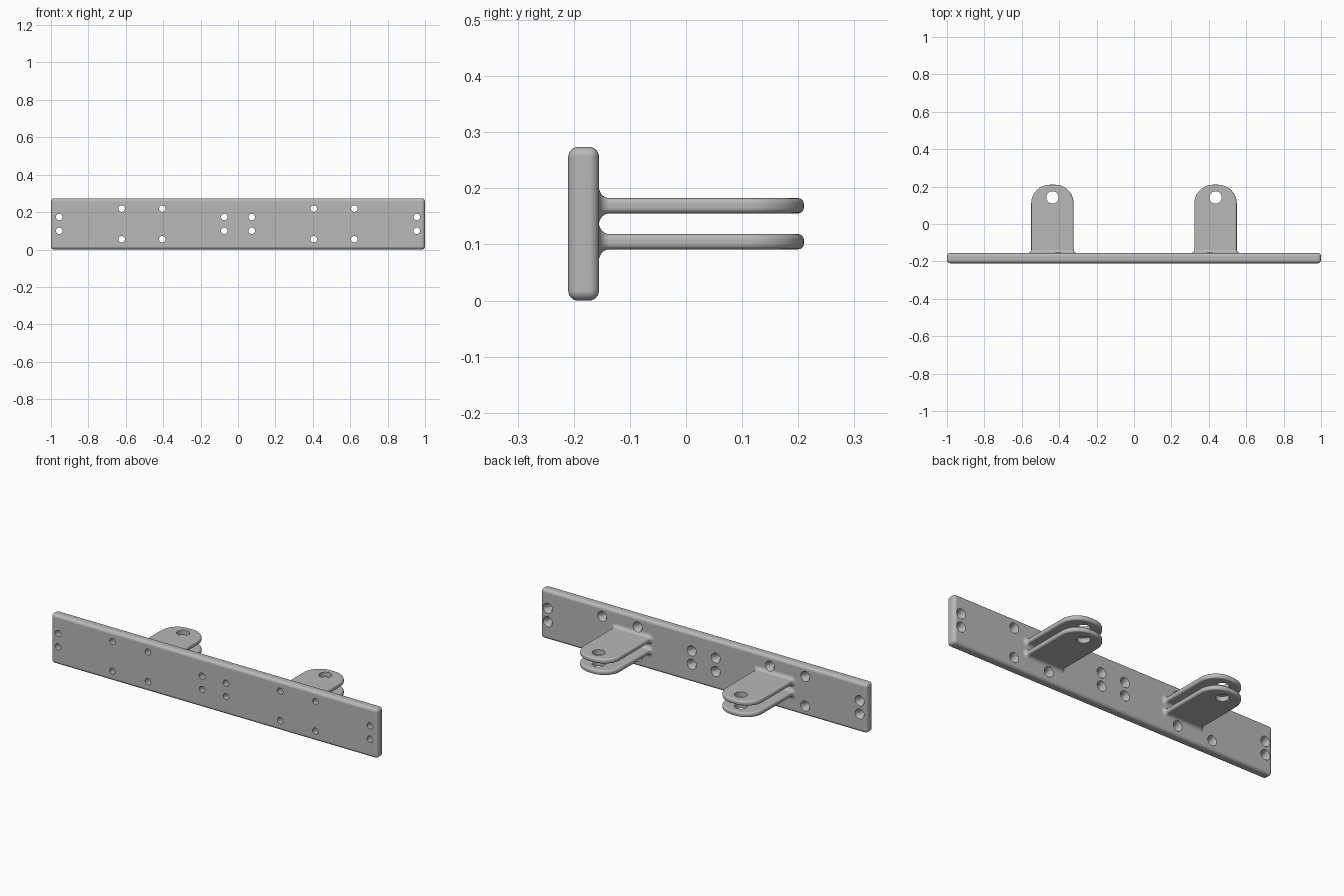
import bpy, bmesh
from math import sin, cos, pi, radians

if "Cube" in bpy.data.objects:
    bpy.data.objects.remove(bpy.data.objects["Cube"])

# Main dimensions
FRONT, BACK, TIP = -0.21, -0.155, 0.21
HEIGHT, MID = 0.274, 0.137
LUG_X, LUG_DZ = 0.436, 0.032
HALF_W, HALF_T, EDGE = 0.1135, 0.0135, 0.01
FILLET, TIP_R = 0.02, 0.1

steel = bpy.data.materials.new("grey_steel")
steel.use_nodes = True
grey = (0.48, 0.48, 0.48, 1)
steel.diffuse_color = grey
steel.node_tree.nodes["Principled BSDF"].inputs["Base Color"].default_value = grey


def loft(name, stacks):
    """Closed solids, each skinned over a stack of equal-length rings."""
    bm = bmesh.new()
    for rings in stacks:
        loops = [[bm.verts.new(p) for p in ring] for ring in rings]
        n = len(loops[0])
        for a, b in zip(loops, loops[1:]):
            for i in range(n):
                j = (i + 1) % n
                bm.faces.new((a[i], a[j], b[j], b[i]))
        bm.faces.new(loops[0])
        bm.faces.new(loops[-1])
    bmesh.ops.recalc_face_normals(bm, faces=bm.faces)
    mesh = bpy.data.meshes.new(name)
    bm.to_mesh(mesh)
    bm.free()
    obj = bpy.data.objects.new(name, mesh)
    bpy.context.collection.objects.link(obj)
    mesh.materials.append(steel)
    return obj


def activate(obj):
    bpy.ops.object.select_all(action='DESELECT')
    obj.select_set(True)
    bpy.context.view_layer.objects.active = obj


def cut(obj, cutter):
    mod = obj.modifiers.new("holes", 'BOOLEAN')
    mod.operation, mod.solver, mod.object = 'DIFFERENCE', 'EXACT', cutter
    activate(obj)
    bpy.ops.object.modifier_apply(modifier=mod.name)


def finish(obj):
    activate(obj)
    bpy.ops.object.shade_smooth_by_angle(angle=radians(32))
    mod = obj.modifiers.new("flat_face_normals", 'WEIGHTED_NORMAL')
    mod.keep_sharp = True


def circle(r, n=32):
    return [(r * cos(2 * pi * i / n), r * sin(2 * pi * i / n)) for i in range(n)]


def rounded_rect(w, h, r, n=5):
    """Rounded rectangle with half sizes w and h."""
    pts = []
    for k, (sx, sy) in enumerate([(1, 1), (-1, 1), (-1, -1), (1, -1)]):
        for i in range(n + 1):
            a = (k + i / n) * pi / 2
            pts.append((sx * (w - r) + r * cos(a), sy * (h - r) + r * sin(a)))
    return pts


def lug_outline(x, inset, n=16):
    """Plan of a lug: square root inside the plate, rounded free end."""
    w, r = HALF_W - inset, TIP_R - inset
    pts = [(x - w, BACK - 0.02), (x + w, BACK - 0.02)]
    for k, side in enumerate((1, -1)):
        for i in range(n + 1):
            a = (k + i / n) * pi / 2
            pts.append((x + side * (w - r) + r * cos(a), TIP - TIP_R + r * sin(a)))
    return pts


# Countersunk screw holes, mirrored about the centre
screw_profile = [(FRONT - 0.05, 0.0175), (BACK - 0.02, 0.0175),
                 (BACK, 0.028), (BACK + 0.03, 0.028)]
stacks = []
for x, dz in [(0.956, 0.037), (0.622, 0.082), (0.405, 0.082), (0.0735, 0.037)]:
    for sx in (-1, 1):
        for sz in (-1, 1):
            stacks.append([[(sx * x + u, y, MID + sz * dz + v) for u, v in circle(r, 24)]
                           for y, r in screw_profile])
screw_cutter = loft("screw_hole_cutter", stacks)

# Pin holes through both lug pairs
pin_cutter = loft("pin_hole_cutter", [
    [[(sx * LUG_X + u, 0.142 + v, z) for u, v in circle(0.033)] for z in (-0.1, HEIGHT + 0.1)]
    for sx in (-1, 1)])

# Long mounting plate with rounded edges
plate = loft("mounting_plate", [
    [[(x, y, z) for x, z in ((-1, 0), (1, 0), (1, HEIGHT), (-1, HEIGHT))] for y in (FRONT, BACK)]])
bevel = plate.modifiers.new("round_edges", 'BEVEL')
bevel.width, bevel.segments = 0.018, 6
activate(plate)
bpy.ops.object.modifier_apply(modifier=bevel.name)
cut(plate, screw_cutter)
finish(plate)

# Two pairs of lugs, each with a fillet where it meets the plate
STEPS = 5
quarter = [i / STEPS * pi / 2 for i in range(STEPS + 1)]
lower_edge = [(EDGE * (1 - sin(a)), -HALF_T + EDGE * (1 - cos(a))) for a in quarter]
layers = lower_edge + [(d, -z) for d, z in reversed(lower_edge)]
for side, sx in (("right", -1), ("left", 1)):
    for level, sz in (("lower", -1), ("upper", 1)):
        cx, cz = sx * LUG_X, MID + sz * LUG_DZ
        lug = loft(f"{side}_{level}_lug", [
            [[(x, y, cz + dz) for x, y in lug_outline(cx, d)] for d, dz in layers]])
        cut(lug, pin_cutter)
        finish(lug)

        flare = [(BACK - 0.01, FILLET)]
        flare += [(BACK + FILLET * (1 - cos(a)), FILLET * (1 - sin(a)) - 0.0003)
                  for a in (i / 8 * pi / 2 for i in range(9))]
        fillet = loft(f"{side}_{level}_lug_fillet", [
            [[(cx + u, y, cz + v) for u, v in rounded_rect(HALF_W + d, HALF_T + d, EDGE + d)]
             for y, d in flare]])
        cut(fillet, screw_cutter)
        finish(fillet)

for cutter in (screw_cutter, pin_cutter):
    bpy.data.objects.remove(cutter)
